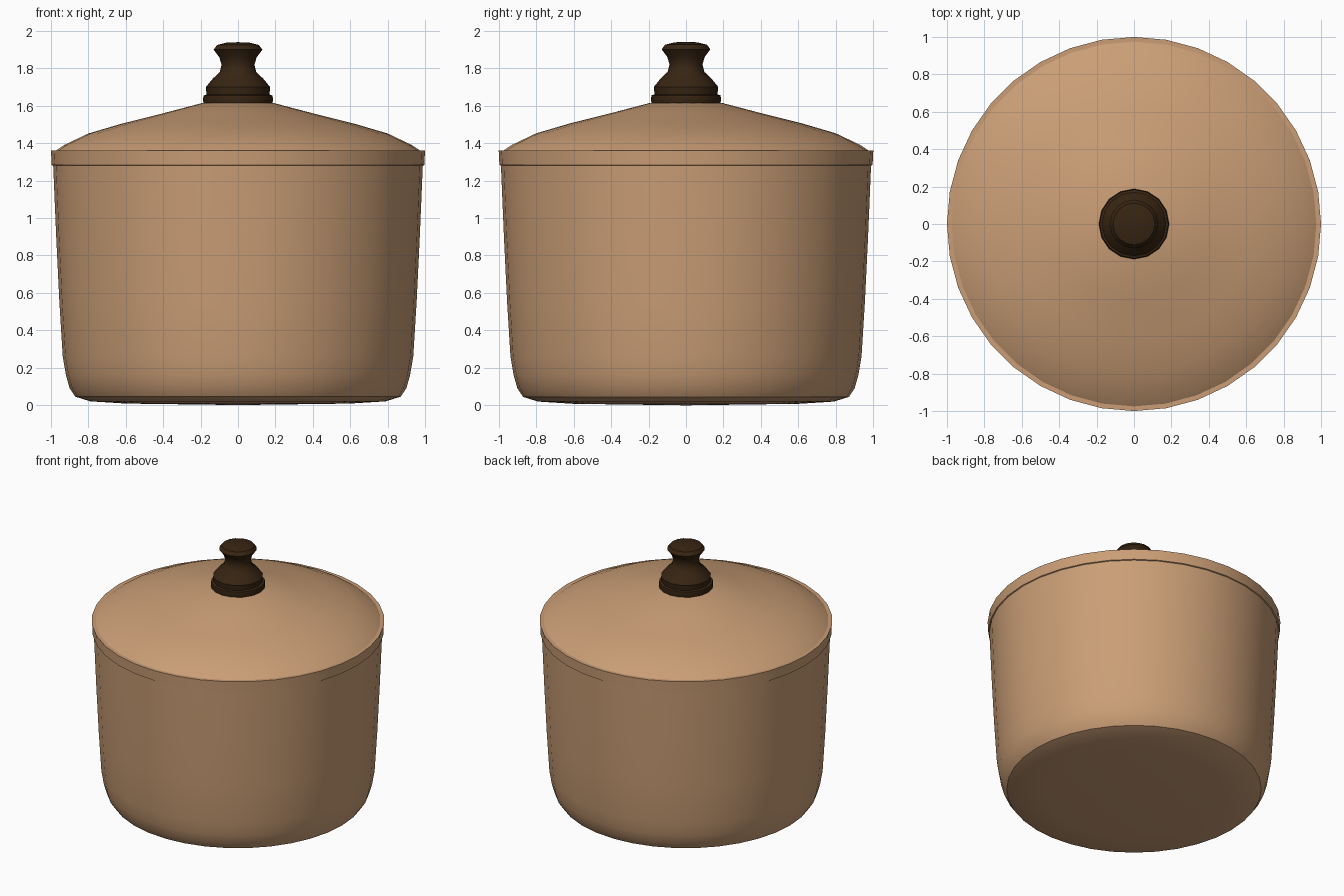
import bpy, bmesh, math

if "Cube" in bpy.data.objects:
    bpy.data.objects.remove(bpy.data.objects["Cube"])


def material(name, rgb):
    m = bpy.data.materials.new(name)
    m.diffuse_color = (*rgb, 1)
    m.use_nodes = True
    m.node_tree.nodes["Principled BSDF"].inputs["Base Color"].default_value = m.diffuse_color
    return m


def lathe(name, profile, sides, mat, sharp=35):
    """Revolve (radius, height) points round z; radius 0 becomes a pole."""
    bm = bmesh.new()
    rings = []
    for r, z in profile:
        if r == 0:
            rings.append([bm.verts.new((0, 0, z))] * sides)
        else:
            rings.append([bm.verts.new((r * math.cos(2 * math.pi * i / sides),
                                        r * math.sin(2 * math.pi * i / sides), z))
                          for i in range(sides)])
    for a, b in zip(rings, rings[1:]):
        for i in range(sides):
            j = (i + 1) % sides
            bm.faces.new(list(dict.fromkeys((a[i], a[j], b[j], b[i]))))
    bmesh.ops.recalc_face_normals(bm, faces=bm.faces)
    mesh = bpy.data.meshes.new(name)
    bm.to_mesh(mesh)
    bm.free()
    mesh.materials.append(mat)
    ob = bpy.data.objects.new(name, mesh)
    bpy.context.collection.objects.link(ob)
    bpy.ops.object.select_all(action='DESELECT')
    ob.select_set(True)
    bpy.context.view_layer.objects.active = ob
    bpy.ops.object.shade_smooth_by_angle(angle=math.radians(sharp))
    return ob


clay = material("tan_clay", (0.59, 0.34, 0.18))
wood = material("dark_wood", (0.038, 0.018, 0.006))

# Hollow pot: rounded base, slightly flared wall, thin rim band
lathe("pot_body", [
    (0, 0.0), (0.60, 0.008), (0.79, 0.02), (0.87, 0.045), (0.90, 0.09),
    (0.92, 0.16), (0.937, 0.26), (0.955, 0.55), (0.972, 0.90), (0.988, 1.28),
    (0.996, 1.283), (1.0, 1.36), (0.975, 1.36), (0.95, 1.25), (0.90, 0.30),
    (0.80, 0.08), (0, 0.07)], 36, clay)

# Domed lid resting inside the rim
lathe("lid", [
    (0, 1.33), (0.95, 1.33), (0.975, 1.36), (0.93, 1.39), (0.80, 1.452),
    (0.62, 1.505), (0.40, 1.56), (0.19, 1.615), (0, 1.62)], 36, clay, 50)

# Turned knob
lathe("lid_knob", [
    (0, 1.60), (0.18, 1.605), (0.188, 1.63), (0.184, 1.655), (0.168, 1.66),
    (0.172, 1.70), (0.135, 1.745), (0.098, 1.78), (0.088, 1.82),
    (0.10, 1.86), (0.13, 1.90), (0.112, 1.925), (0.06, 1.938), (0, 1.94)],
    16, wood, 40)
